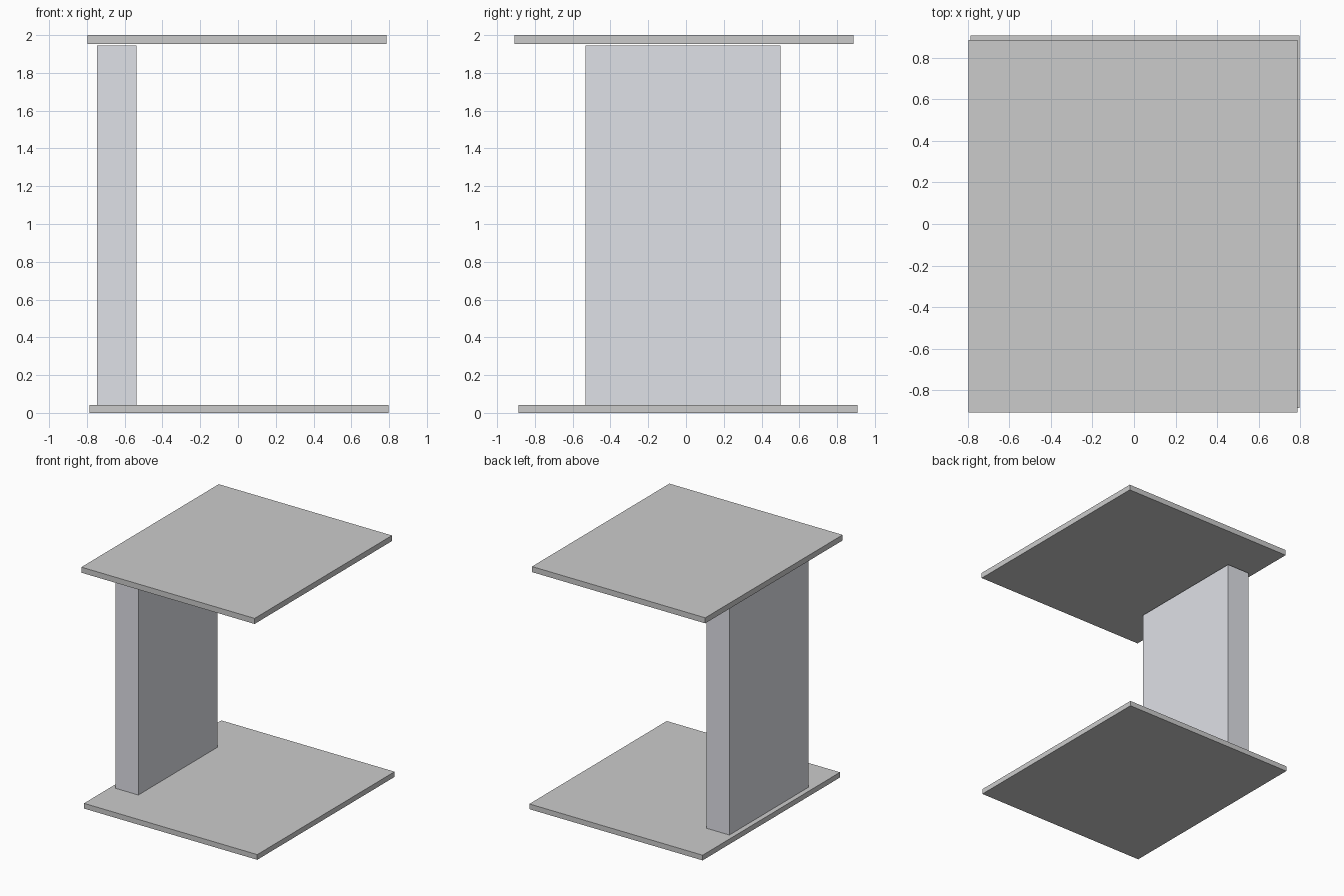
import bpy

if "Cube" in bpy.data.objects:
    bpy.data.objects.remove(bpy.data.objects["Cube"])


def box(name, x, y, z, mat):
    """Axis-aligned box from (min, max) ranges."""
    lo, hi = zip(x, y, z)
    bpy.ops.mesh.primitive_cube_add(size=1, location=[(a + b) / 2 for a, b in zip(lo, hi)])
    ob = bpy.context.object
    ob.name = name
    ob.scale = [b - a for a, b in zip(lo, hi)]
    bpy.ops.object.transform_apply(location=False, rotation=False, scale=True)
    ob.data.materials.append(mat)
    return ob


def material(name, colour):
    m = bpy.data.materials.new(name)
    m.diffuse_color = (*colour, 1)
    m.use_nodes = True
    m.node_tree.nodes["Principled BSDF"].inputs["Base Color"].default_value = m.diffuse_color
    return m


plate_grey = material("plate_grey", (0.7, 0.7, 0.7))
column_blue_grey = material("column_blue_grey", (0.74, 0.75, 0.80))

# Floor and roof plates, slightly offset from one another
box("bottom_plate", (-0.787, 0.797), (-0.887, 0.907), (0, 0.043), plate_grey)
box("top_plate", (-0.797, 0.787), (-0.907, 0.887), (1.954, 2), plate_grey)

# Upright slab on the left, stopping just short of the roof
box("column", (-0.746, -0.538), (-0.533, 0.499), (0.043, 1.945), column_blue_grey)
